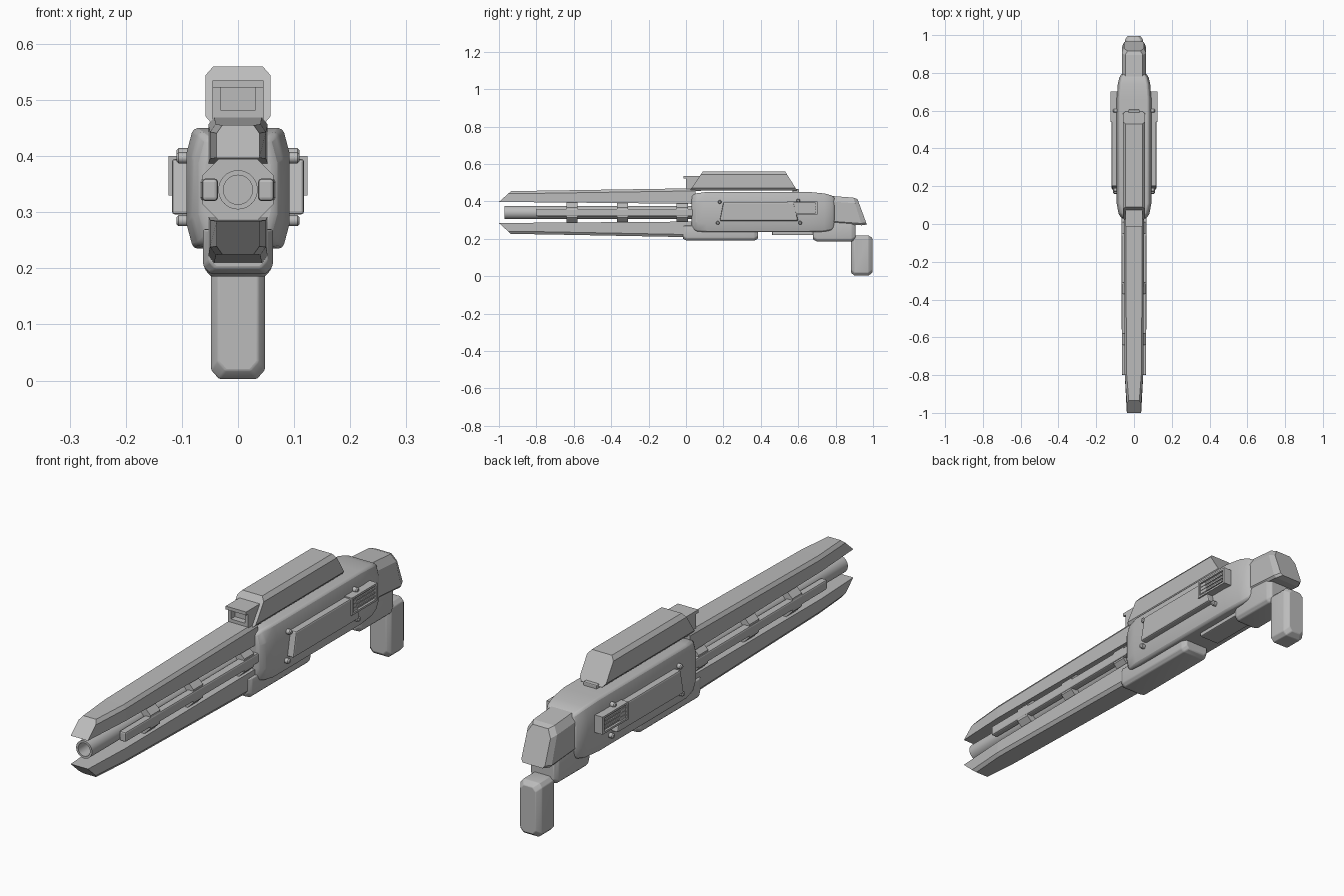
import bpy, bmesh, math

cube = bpy.data.objects.get("Cube")
if cube:
    bpy.data.objects.remove(cube)

grey = bpy.data.materials.new("plain_grey")
grey.use_nodes = True
grey.diffuse_color = (0.5, 0.5, 0.5, 1)
grey.node_tree.nodes["Principled BSDF"].inputs["Base Color"].default_value = (0.5, 0.5, 0.5, 1)


def finish(name, bm, bevel=0.0, smooth=False):
    """Turn a bmesh into an object, with an optional rounded edge."""
    bmesh.ops.recalc_face_normals(bm, faces=bm.faces)
    mesh = bpy.data.meshes.new(name)
    bm.to_mesh(mesh)
    bm.free()
    mesh.materials.append(grey)
    obj = bpy.data.objects.new(name, mesh)
    bpy.context.collection.objects.link(obj)
    if bevel:
        mod = obj.modifiers.new("edge", "BEVEL")
        mod.width = bevel
        mod.segments = 2
        mod.limit_method = "ANGLE"
        mod.angle_limit = math.radians(25)
    if smooth:
        bpy.ops.object.select_all(action="DESELECT")
        obj.select_set(True)
        bpy.context.view_layer.objects.active = obj
        bpy.ops.object.shade_smooth_by_angle(angle=math.radians(35))
    return obj


def loft(name, stations, top=(0, 0), low=(0, 0), cx=0.0, bevel=0.0, smooth=False):
    """Skin chamfered rectangles along y; station = y at bottom, y at top, half width, bottom, top."""
    bm = bmesh.new()
    rings = []
    for yb, yt, w, zb, zt in stations:
        half = []
        for (dx, dz), base, sign in ((low, zb, 1), (top, zt, -1)):
            pts = [(w - dx, base), (w, base + sign * dz)] if dx else [(w, base)]
            half += pts if sign == 1 else pts[::-1]
        outline = half + [(-x, z) for x, z in reversed(half)]
        rings.append([bm.verts.new((cx + x, yb + (yt - yb) * (z - zb) / (zt - zb), z))
                      for x, z in outline])
    n = len(rings[0])
    for a, b in zip(rings, rings[1:]):
        for i in range(n):
            bm.faces.new((a[i], a[(i + 1) % n], b[(i + 1) % n], b[i]))
    bm.faces.new(rings[0])
    bm.faces.new(rings[-1])
    return finish(name, bm, bevel, smooth)


def box(name, x, y0, y1, w, z0, z1, bevel=0.0):
    return loft(name, [(y0, y0, w, z0, z1), (y1, y1, w, z0, z1)], cx=x, bevel=bevel)


def lathe(name, profile, z, sides, axis="Y", at=(0, 0), turn=0.0, smooth=True):
    """Revolve (position, radius) pairs round a line along x or y."""
    bm = bmesh.new()
    rings = []
    for p, r in profile:
        ring = []
        for i in range(sides):
            a = turn + 2 * math.pi * i / sides
            u, v = r * math.cos(a), z + r * math.sin(a)
            ring.append(bm.verts.new((at[0] + u, p, v) if axis == "Y" else (p, at[1] + u, v)))
        rings.append(ring)
    for a, b in zip(rings, rings[1:]):
        for i in range(sides):
            j = (i + 1) % sides
            bm.faces.new((a[i], a[j], b[j], b[i]))
    bm.faces.new(rings[0])
    bm.faces.new(rings[-1])
    return finish(name, bm, 0, smooth)


# Long rails above and below the barrel
loft("upper_rail", [(-1, -0.935, 0.038, 0.397, 0.455), (-0.78, -0.78, 0.05, 0.395, 0.457),
                    (0.05, 0.05, 0.053, 0.387, 0.47)], top=(0.01, 0.014))
loft("lower_rail", [(-0.935, -1, 0.038, 0.225, 0.284), (-0.78, -0.78, 0.05, 0.224, 0.286),
                    (0.05, 0.05, 0.053, 0.208, 0.292)], low=(0.01, 0.014))

# Hollow barrel with octagonal collars and side rods
lathe("barrel", [(0.05, 0.035), (-0.97, 0.035), (-0.97, 0.026), (-0.8, 0.026)], 0.34, 32)
for y in (-0.61, -0.34, -0.02):
    lathe("barrel_collar", [(y - 0.03, 0.068), (y + 0.03, 0.068)], 0.34, 8,
          turn=math.pi / 8, smooth=False)
for s in (-1, 1):
    loft("side_rod", [(-0.8, -0.8, 0.014, 0.32, 0.36), (0.05, 0.05, 0.017, 0.32, 0.36)],
         cx=s * 0.05, bevel=0.006)

# Main body, rounded in at both ends
loft("body", [(0.03, 0.03, 0.066, 0.255, 0.43), (0.055, 0.055, 0.082, 0.24, 0.443),
              (0.11, 0.11, 0.092, 0.235, 0.45), (0.66, 0.66, 0.092, 0.235, 0.45),
              (0.74, 0.74, 0.086, 0.238, 0.442), (0.775, 0.775, 0.078, 0.245, 0.433),
              (0.795, 0.795, 0.066, 0.26, 0.42)],
     top=(0.012, 0.045), low=(0.012, 0.045), bevel=0.008, smooth=True)

# Tail block and hand grip
loft("tail_block", [(0.76, 0.76, 0.064, 0.285, 0.43), (0.94, 0.895, 0.064, 0.272, 0.42),
                    (0.967, 0.917, 0.052, 0.276, 0.412)], top=(0.018, 0.03), low=(0.008, 0.01))
loft("grip", [(0.883, 0.883, 0.036, 0.018, 0.21), (0.9, 0.9, 0.048, 0.003, 0.218),
              (0.975, 0.975, 0.048, 0.003, 0.218), (0.996, 0.996, 0.034, 0.018, 0.205)],
     top=(0.014, 0.016), low=(0.014, 0.016), bevel=0.003, smooth=True)

# Underside housings
for name, y0, y1, w, z0, z1 in (("front_underside", -0.017, 0.385, 0.062, 0.19, 0.27),
                                ("rear_underside", 0.68, 0.905, 0.06, 0.185, 0.29)):
    loft(name, [(y0, y0, w - 0.01, z0 + 0.01, z1), (y0 + 0.02, y0 + 0.02, w, z0, z1),
                (y1 - 0.02, y1 - 0.02, w, z0, z1), (y1, y1, w - 0.01, z0 + 0.01, z1)],
         low=(0.012, 0.014), bevel=0.004, smooth=True)
box("middle_underside", 0, 0.46, 0.69, 0.045, 0.22, 0.25, 0.004)

# Top housing with sight window in front and latch behind
loft("top_housing", [(0.02, 0.09, 0.058, 0.457, 0.56), (0.595, 0.53, 0.058, 0.457, 0.56)],
     top=(0.014, 0.016), low=(0.012, 0.014))
box("sight_lid", 0, -0.013, 0.08, 0.045, 0.522, 0.535)
box("sight_base", 0, 0.0, 0.08, 0.045, 0.455, 0.482)
box("sight_back", 0, 0.025, 0.08, 0.04, 0.475, 0.525)
for s in (-1, 1):
    box("sight_post", s * 0.038, 0.0, 0.08, 0.007, 0.475, 0.525)
box("rear_latch", 0, 0.57, 0.605, 0.03, 0.445, 0.465, 0.004)

# Side panels, bolts and slotted vents, the same on both sides
for s in (-1, 1):
    loft("side_panel", [(0.18, 0.2, 0.017, 0.296, 0.395), (0.6, 0.575, 0.017, 0.296, 0.395)],
         cx=s * 0.101, bevel=0.006)
    for y, z in ((0.17, 0.285), (0.18, 0.397), (0.61, 0.285), (0.6, 0.404)):
        lathe("panel_bolt", [(s * 0.08, 0.01), (s * 0.106, 0.01), (s * 0.11, 0.006)],
              z, 12, axis="X", at=(0, y))
    box("vent_back", s * 0.1, 0.545, 0.697, 0.015, 0.335, 0.395)
    for z in (0.33, 0.392):
        box("vent_edge", s * 0.106, 0.54, 0.702, 0.018, z, z + 0.008)
    for y in (0.54, 0.692):
        box("vent_end", s * 0.106, y, y + 0.01, 0.018, 0.33, 0.4)
    for i in range(3):
        z = 0.346 + i * 0.015
        box("vent_slat", s * 0.104, 0.545, 0.697, 0.016, z, z + 0.007)
